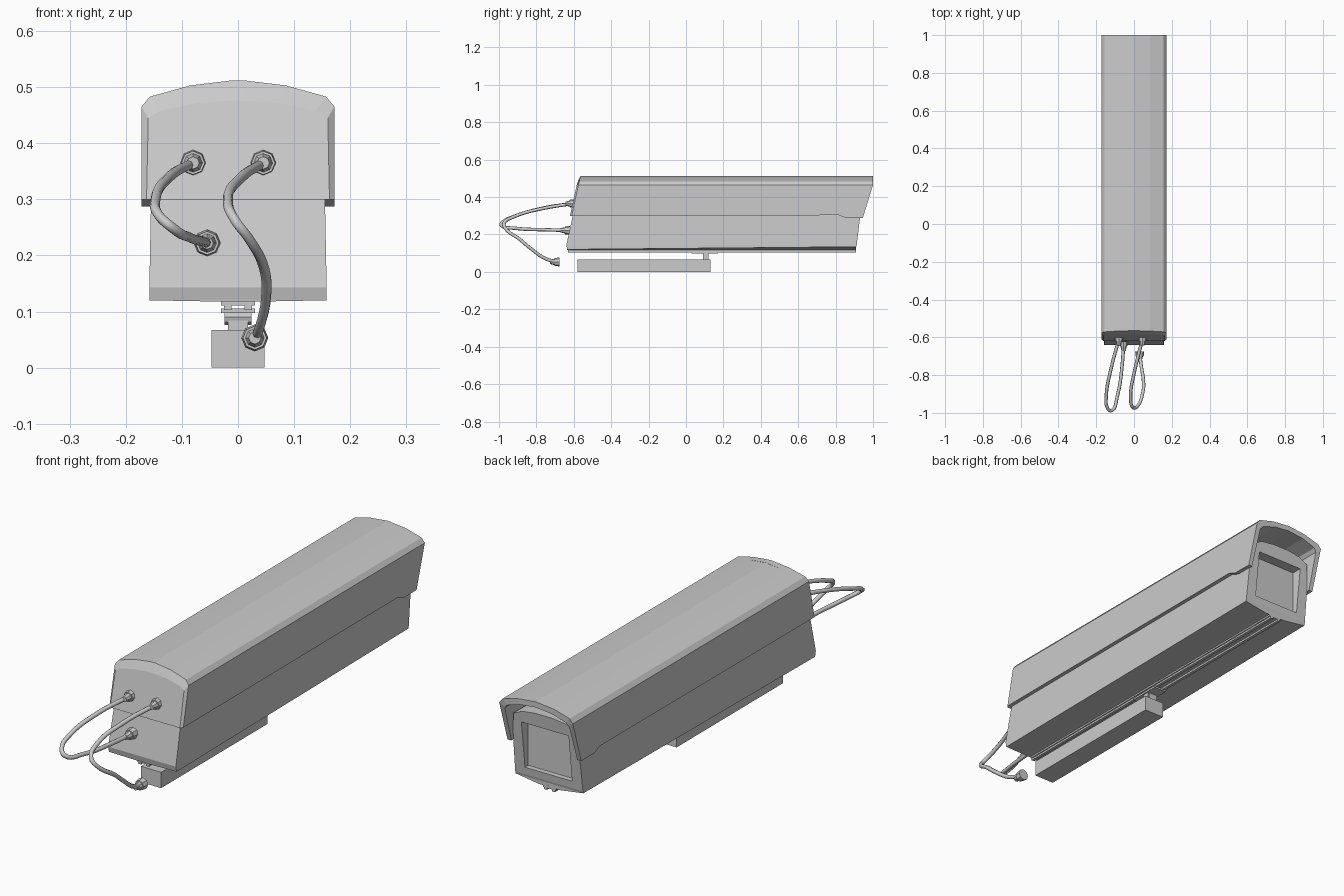
import bpy, bmesh, math
from mathutils import Matrix, Vector

if "Cube" in bpy.data.objects:
    bpy.data.objects.remove(bpy.data.objects["Cube"])


def finish(name, bm):
    bmesh.ops.recalc_face_normals(bm, faces=bm.faces)
    me = bpy.data.meshes.new(name)
    bm.to_mesh(me)
    bm.free()
    ob = bpy.data.objects.new(name, me)
    bpy.context.collection.objects.link(ob)
    return ob


def mirrored(half):
    return half + [(-x, z) for x, z in reversed(half)]


def bridge(bm, rings):
    n = len(rings[0])
    for a, b in zip(rings, rings[1:]):
        for i in range(n):
            j = (i + 1) % n
            bm.faces.new((a[i], a[j], b[j], b[i]))


def pair_cap(bm, r, offset=1):
    # strip of quads between opposite points of a ring
    n = len(r)
    for i in range(n // 2 - 1):
        bm.faces.new((r[i], r[i + 1], r[n - 2 - i], r[n - 1 - i]))


def box(name, x0, x1, y0, y1, z0, z1):
    bm = bmesh.new()
    m = Matrix.LocRotScale(Vector(((x0 + x1) / 2, (y0 + y1) / 2, (z0 + z1) / 2)), None,
                           Vector((x1 - x0, y1 - y0, z1 - z0)))
    bmesh.ops.create_cube(bm, size=1, matrix=m)
    return finish(name, bm)


def cone(name, centre, r1, r2, depth, axis='Y', sides=8):
    # r1 is the end towards +axis
    bm = bmesh.new()
    rot = Matrix.Rotation(math.pi / 2, 4, 'X' if axis == 'Y' else 'Y')
    m = Matrix.Translation(centre) @ rot
    bmesh.ops.create_cone(bm, cap_ends=True, segments=sides, radius1=r1, radius2=r2,
                          depth=depth, matrix=m)
    return finish(name, bm)


def cover_back(z):
    return -0.565 - (0.51 - z) * 0.22


def cover_front(z):
    return 1.0 - max(0, 0.465 - z) * 0.31


# Top cover: arched shell, open underneath, with a dropped lip near the hood
outer = [(0.172, 0.30), (0.172, 0.465), (0.157, 0.483), (0.085, 0.503), (0, 0.512)]
inner = [(0.154, 0.30), (0.150, 0.445), (0.138, 0.46), (0.075, 0.480), (0, 0.488)]
arch = lambda h: h + [(-x, z) for x, z in reversed(h[:-1])]
section = arch(outer) + list(reversed(arch(inner)))
bm = bmesh.new()
rings = []
for t, low in ((0, 0.30), (0.915, 0.303), (0.945, 0.287), (1, 0.287)):
    ring = []
    for x, z in section:
        z = low if z == 0.30 else z
        y = cover_back(z) * (1 - t) + cover_front(z) * t
        ring.append(bm.verts.new((x, y, z)))
    rings.append(ring)
bridge(bm, rings)
for r in (rings[0], rings[-1]):
    pair_cap(bm, r)
finish("top_cover", bm)

# Upper end plate closing the cover, with a bevelled border
plate = [(0.172, 0.30), (0.172, 0.465), (0.157, 0.483), (0.085, 0.503), (0.01, 0.512)]
inset = [(0.163, 0.30), (0.160, 0.445), (0.138, 0.458), (0.075, 0.471), (0.01, 0.476)]
bm = bmesh.new()
rings = []
for prof, dy in ((plate, 0.03), (plate, 0), (inset, -0.009)):
    rings.append([bm.verts.new((x, cover_back(z) + dy, z)) for x, z in mirrored(prof)])
bridge(bm, rings)
pair_cap(bm, rings[0])
pair_cap(bm, rings[-1])
finish("upper_end_plate", bm)

# Lower body with a slightly bellied underside and leaning ends
body_half = [(0.05, 0.118), (0.158, 0.12), (0.158, 0.143), (0.155, 0.30),
             (0.145, 0.405), (0.10, 0.425), (0.04, 0.433)]
bm = bmesh.new()
rings = []
for t in (0, 1):
    ring = []
    for x, z in mirrored(body_half):
        back = -0.635 if z < 0.13 else -0.64 + (z - 0.143) * 0.22
        front = 0.91 + (z - 0.12) * 0.12
        lift = 0.014 * t if z == 0.12 else 0
        ring.append(bm.verts.new((x, front if t else back, z + lift)))
    rings.append(ring)
bridge(bm, rings)
pair_cap(bm, rings[0])
pair_cap(bm, rings[1])
body = finish("lower_body", bm)

# Recessed window in the far end
cutter = box("window_cutter", -0.11, 0.11, 0.895, 1.05, 0.175, 0.375)
cutter.hide_render = True
cutter.hide_viewport = True
mod = body.modifiers.new("window", 'BOOLEAN')
mod.object = cutter
mod.operation = 'DIFFERENCE'
mod.solver = 'EXACT'

# Grooved mounting rail under the body
box("rail_base", -0.03, 0.03, -0.63, 0.91, 0.111, 0.122)
for s, side in ((-1, "left"), (1, "right")):
    a, b = sorted((s * 0.012, s * 0.025))
    box("rail_strip_" + side, a, b, -0.63, 0.91, 0.103, 0.113)

# Pivot bracket and base block
box("pivot_plate", -0.03, 0.03, 0.03, 0.17, 0.097, 0.105)
box("pivot_post", -0.018, 0.018, 0.092, 0.12, 0.06, 0.10)
cone("pivot_pin", (0, 0.105, 0.09), 0.015, 0.015, 0.048, 'X', 10)
box("base_block", -0.047, 0.047, -0.58, 0.13, 0, 0.067)

# Cable glands on the end faces and the loose plug
for i, (x, y, z) in enumerate(((-0.08, -0.602, 0.365), (0.045, -0.602, 0.365),
                               (-0.055, -0.63, 0.222), (0.03, -0.685, 0.053))):
    cone("gland_nut_%d" % i, (x, y - 0.004, z), 0.024, 0.021, 0.026)
    cone("gland_sleeve_%d" % i, (x, y - 0.029, z), 0.017, 0.011, 0.026)


# Cables
def cable(name, pts):
    cu = bpy.data.curves.new(name, 'CURVE')
    cu.dimensions = '3D'
    cu.bevel_depth = 0.009
    cu.bevel_resolution = 2
    cu.resolution_u = 5
    cu.use_fill_caps = True
    sp = cu.splines.new('BEZIER')
    sp.bezier_points.add(len(pts) - 1)
    for p, co in zip(sp.bezier_points, pts):
        p.co = co
        p.handle_left_type = p.handle_right_type = 'AUTO'
    ob = bpy.data.objects.new(name, cu)
    bpy.context.collection.objects.link(ob)


cable("looped_cable", [(-0.08, -0.61, 0.365), (-0.12, -0.76, 0.342), (-0.147, -0.91, 0.300),
                       (-0.14, -0.975, 0.270), (-0.118, -0.988, 0.250),
                       (-0.088, -0.91, 0.233), (-0.062, -0.74, 0.225), (-0.055, -0.63, 0.222)])
cable("hanging_cable", [(0.045, -0.61, 0.365), (0.005, -0.77, 0.338), (-0.018, -0.92, 0.295),
                        (-0.005, -0.972, 0.262), (0.018, -0.965, 0.232), (0.047, -0.89, 0.175),
                        (0.05, -0.83, 0.125), (0.038, -0.75, 0.070), (0.03, -0.685, 0.053)])
